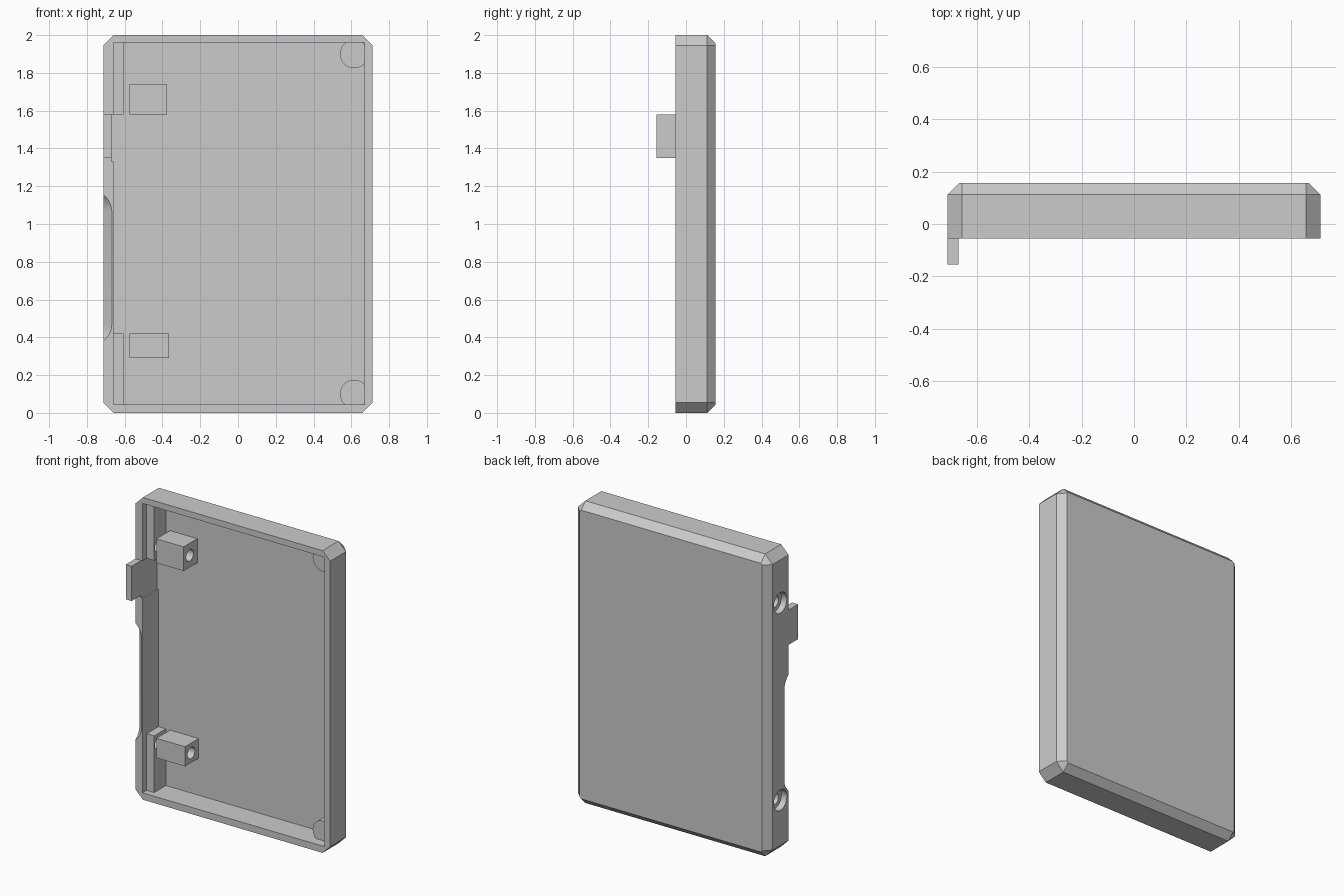
import bpy, bmesh, math
from mathutils import Vector, Matrix

cube = bpy.data.objects.get("Cube")
if cube:
    bpy.data.objects.remove(cube, do_unlink=True)

grey = bpy.data.materials.new("plain_grey")
grey.use_nodes = True
grey.diffuse_color = (0.6, 0.6, 0.6, 1)
grey.node_tree.nodes["Principled BSDF"].inputs["Base Color"].default_value = (0.6, 0.6, 0.6, 1)

X0, X1, TOP = -0.713, 0.713, 2.0
RIM, SIDE_END, BACK = -0.055, 0.112, 0.157
FLOOR = 0.11
INNER_L, INNER_R, INNER_B, INNER_T = -0.66, 0.67, 0.045, 1.96


def finish(name, bm):
    bmesh.ops.recalc_face_normals(bm, faces=bm.faces)
    mesh = bpy.data.meshes.new(name)
    bm.to_mesh(mesh)
    bm.free()
    mesh.materials.append(grey)
    ob = bpy.data.objects.new(name, mesh)
    bpy.context.collection.objects.link(ob)
    return ob


def loft(name, rings):
    bm = bmesh.new()
    loops = [[bm.verts.new(p) for p in ring] for ring in rings]
    n = len(loops[0])
    for a, b in zip(loops, loops[1:]):
        for i in range(n):
            bm.faces.new((a[i], a[(i + 1) % n], b[(i + 1) % n], b[i]))
    bm.faces.new(loops[0])
    bm.faces.new(loops[-1])
    return finish(name, bm)


def box(name, x0, x1, y0, y1, z0, z1):
    ring = [(x0, z0), (x1, z0), (x1, z1), (x0, z1)]
    return loft(name, [[(x, y, z) for x, z in ring] for y in (y0, y1)])


def cylinder(name, start, end, r):
    start, end = Vector(start), Vector(end)
    axis = end - start
    bm = bmesh.new()
    bmesh.ops.create_cone(bm, cap_ends=True, segments=48, radius1=r, radius2=r, depth=axis.length)
    turn = axis.to_track_quat("Z", "Y").to_matrix().to_4x4()
    bm.transform(Matrix.Translation((start + end) / 2) @ turn)
    return finish(name, bm)


def cut(ob, cutters):
    for c in cutters:
        mod = ob.modifiers.new("cut", "BOOLEAN")
        mod.operation, mod.solver, mod.object = "DIFFERENCE", "EXACT", c
        c.hide_render = True
        bpy.context.view_layer.objects.active = ob
        bpy.ops.object.modifier_apply(modifier=mod.name)


def outline(y, inset, c):
    # Rectangle with clipped corners at depth y
    a, b, lo, hi = X0 + inset, X1 - inset, inset, TOP - inset
    pts = [(a + c, lo), (b - c, lo), (b, lo + c), (b, hi - c),
           (b - c, hi), (a + c, hi), (a, hi - c), (a, lo + c)]
    return [(x, y, z) for x, z in pts]


# Tray shell with chamfered back edges
shell = loft("tray_shell", [outline(RIM, 0, 0.055), outline(SIDE_END, 0, 0.055),
                            outline(BACK, 0.045, 0.01)])
cavity = box("cavity_cutter", INNER_L, INNER_R, -0.2, FLOOR, INNER_B, INNER_T)
recess = box("tab_recess_cutter", -0.67, -0.6, -0.2, FLOOR, 1.33, 1.58)

# Finger scoop: sloped cut with rounded ends along the left-hand rim
depth, radius, z_low, z_high = 0.045, 0.11, 0.47, 1.065
sweep = math.acos(1 - depth / radius) * 1.15
steps = [sweep * i / 8 for i in range(9)]
arc = [(depth - radius * (1 - math.cos(a)), radius * math.sin(a)) for a in steps]
profile = [(d, z_low - z) for d, z in reversed(arc)] + [(d, z_high + z) for d, z in arc]
profile += [(-0.1, profile[-1][1]), (-0.1, profile[0][1])]
scoop = loft("scoop_cutter", [[(X0 + d / 2 + s, RIM + d / 2 - s, z) for d, z in profile]
                              for s in (-0.15, 0.15)])

# Screw holes through the back corners
back_holes = []
for z in (0.1, 1.9):
    back_holes += [cylinder("hole_cutter", (0.615, -0.1, z), (0.615, 0.3, z), 0.033),
                   cylinder("counterbore_cutter", (0.615, 0.117, z), (0.615, 0.3, z), 0.066)]

# Screw holes through the side wall
side_holes, side_bores = [], []
for z in (0.355, 1.66):
    side_holes.append(cylinder("hole_cutter", (-0.9, 0.032, z), (-0.2, 0.032, z), 0.038))
    side_bores.append(cylinder("counterbore_cutter", (-0.9, 0.032, z), (-0.673, 0.032, z), 0.068))

cut(shell, [cavity, recess, scoop] + back_holes + side_holes + side_bores)
parts = [shell]

# Corner bosses around the back screw holes
for label, z in (("lower", 0.1), ("upper", 1.9)):
    boss = cylinder(label + "_boss", (0.615, 0.01, z), (0.615, FLOOR, z), 0.075)
    cut(boss, back_holes)
    parts.append(boss)

# Ribs on the inner side wall and the screw posts beside them
for label, rib_z, post_z, post_x in (("lower", (INNER_B, 0.42), (0.29, 0.42), -0.365),
                                     ("upper", (1.58, INNER_T), (1.58, 1.74), -0.375)):
    rib = box(label + "_rib", INNER_L, -0.605, -0.012, FLOOR, *rib_z)
    post = box(label + "_post", -0.575, post_x, -0.032, FLOOR, *post_z)
    for ob in (rib, post):
        cut(ob, side_holes)
        parts.append(ob)

# Tab projecting from the rim
parts.append(box("latch_tab", X0, -0.67, -0.155, RIM, 1.35, 1.58))

# Remove the cutters, then smooth the round holes
for ob in [cavity, recess, scoop] + back_holes + side_holes + side_bores:
    bpy.data.objects.remove(ob, do_unlink=True)
bpy.ops.object.select_all(action="DESELECT")
for ob in parts:
    ob.select_set(True)
bpy.context.view_layer.objects.active = shell
bpy.ops.object.shade_smooth_by_angle(angle=math.radians(25))
